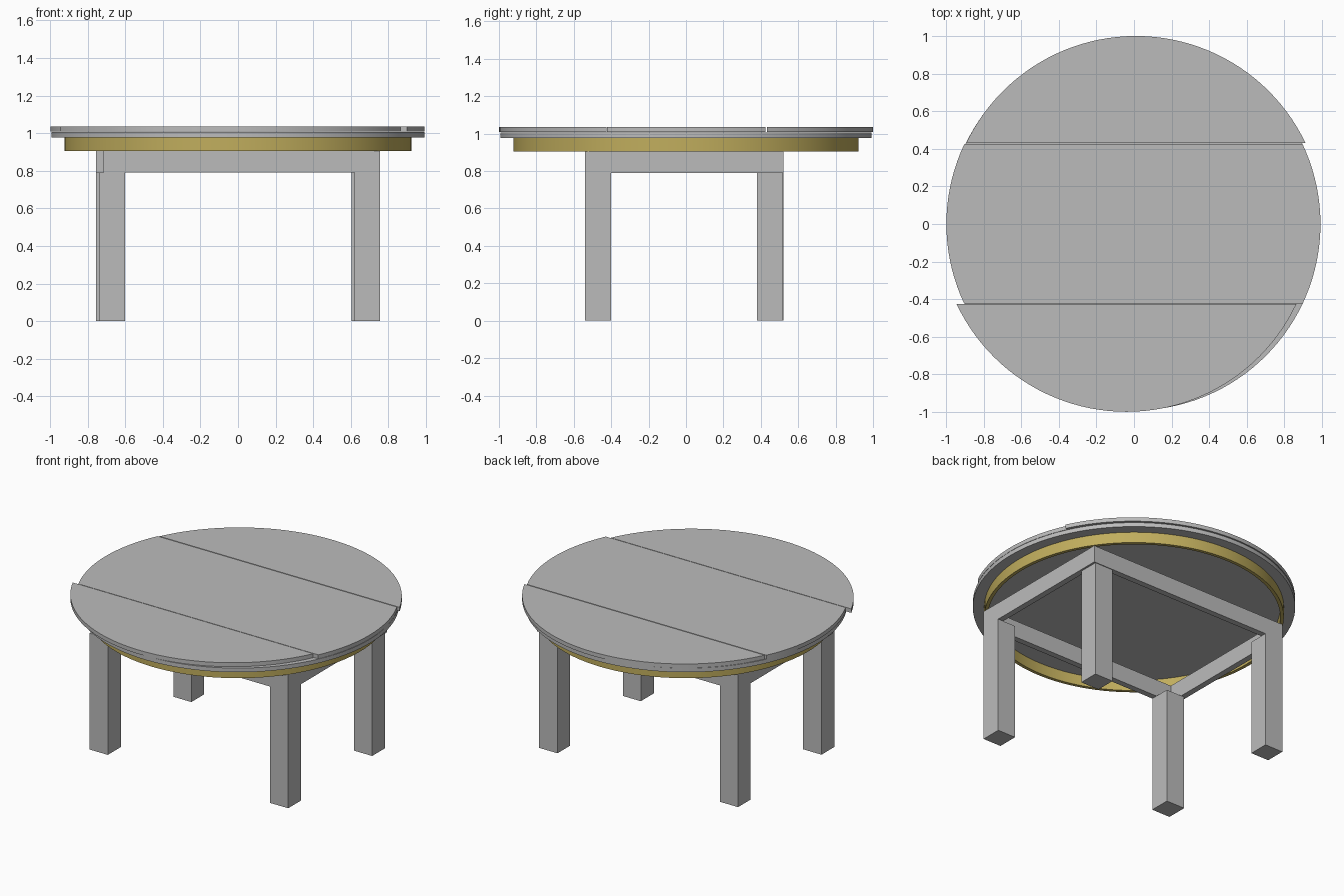
import bpy, bmesh, math
from mathutils import Vector

if "Cube" in bpy.data.objects:
    bpy.data.objects.remove(bpy.data.objects["Cube"])


def material(name, rgb):
    m = bpy.data.materials.new(name)
    m.diffuse_color = (*rgb, 1)
    m.use_nodes = True
    m.node_tree.nodes["Principled BSDF"].inputs["Base Color"].default_value = m.diffuse_color
    return m


GREY = material("grey", (0.5, 0.5, 0.5))
GOLD = material("gold", (0.53, 0.42, 0.11))


def finish(bm, name, mat, smooth=False):
    bmesh.ops.recalc_face_normals(bm, faces=bm.faces[:])
    me = bpy.data.meshes.new(name)
    bm.to_mesh(me)
    bm.free()
    ob = bpy.data.objects.new(name, me)
    bpy.context.collection.objects.link(ob)
    me.materials.append(mat)
    if smooth:
        bpy.ops.object.select_all(action='DESELECT')
        ob.select_set(True)
        bpy.context.view_layer.objects.active = ob
        bpy.ops.object.shade_smooth_by_angle(angle=math.radians(30))
    return ob


def box(name, x0, x1, y0, y1, z0, z1):
    bm = bmesh.new()
    bmesh.ops.create_cube(bm, size=1)
    for v in bm.verts:
        v.co = Vector((x1 if v.co.x > 0 else x0,
                       y1 if v.co.y > 0 else y0,
                       z1 if v.co.z > 0 else z0))
    return finish(bm, name, GREY)


def disc(name, cx, r, z0, z1, y_min=None, y_max=None):
    """Round board, optionally sawn off along straight lines in x."""
    bm = bmesh.new()
    bmesh.ops.create_cone(bm, cap_ends=True, segments=128, radius1=r, radius2=r, depth=z1 - z0)
    bmesh.ops.translate(bm, vec=(cx, 0, (z0 + z1) / 2), verts=bm.verts[:])
    for y, n in ((y_min, -1), (y_max, 1)):
        if y is None:
            continue
        geom = bm.verts[:] + bm.edges[:] + bm.faces[:]
        cut = bmesh.ops.bisect_plane(bm, geom=geom, plane_co=(0, y, 0),
                                     plane_no=(0, n, 0), clear_outer=True)
        edges = [e for e in cut['geom_cut'] if isinstance(e, bmesh.types.BMEdge)]
        bmesh.ops.edgeloop_fill(bm, edges=edges)
    return finish(bm, name, GREY, True)


def ring(name, r_in, r_out, z0, z1, n=128):
    bm = bmesh.new()
    profile = ((r_in, z0), (r_out, z0), (r_out, z1), (r_in, z1))
    rows = [[bm.verts.new((r * math.cos(2 * math.pi * i / n), r * math.sin(2 * math.pi * i / n), z))
             for r, z in profile] for i in range(n)]
    for i in range(n):
        a, b = rows[i], rows[(i + 1) % n]
        for k in range(4):
            bm.faces.new((a[k], b[k], b[(k + 1) % 4], a[(k + 1) % 4]))
    return finish(bm, name, GOLD, True)


# Legs
LEG = 0.79
box("front_left_leg", -0.738, -0.60, -0.54, -0.40, 0, LEG)
box("front_right_leg", 0.62, 0.755, -0.54, -0.40, 0, LEG)
box("back_left_leg", -0.755, -0.62, 0.385, 0.52, 0, LEG)
box("back_right_leg", 0.605, 0.742, 0.38, 0.515, 0, LEG)

# Apron rails, with the open front left corner
RAIL = 0.905
box("front_rail", -0.715, 0.755, -0.54, -0.50, LEG, RAIL)
box("back_rail", -0.755, 0.755, 0.48, 0.52, LEG, RAIL)
box("left_rail", -0.755, -0.715, -0.50, 0.48, LEG, RAIL)
box("right_rail", 0.715, 0.755, -0.50, 0.48, LEG, RAIL)

# Gold rim under the top
ring("gold_rim", 0.90, 0.922, RAIL, 0.978)

# Table top: lower disc and three upper boards
disc("lower_disc", 0, 0.992, 0.978, 1.006)
disc("front_board", -0.04, 0.999, 1.008, 1.035, y_max=-0.426)
disc("middle_board", -0.003, 0.995, 1.008, 1.035, y_min=-0.422, y_max=0.426)
disc("back_board", 0.01, 1.0, 1.008, 1.035, y_min=0.432)
